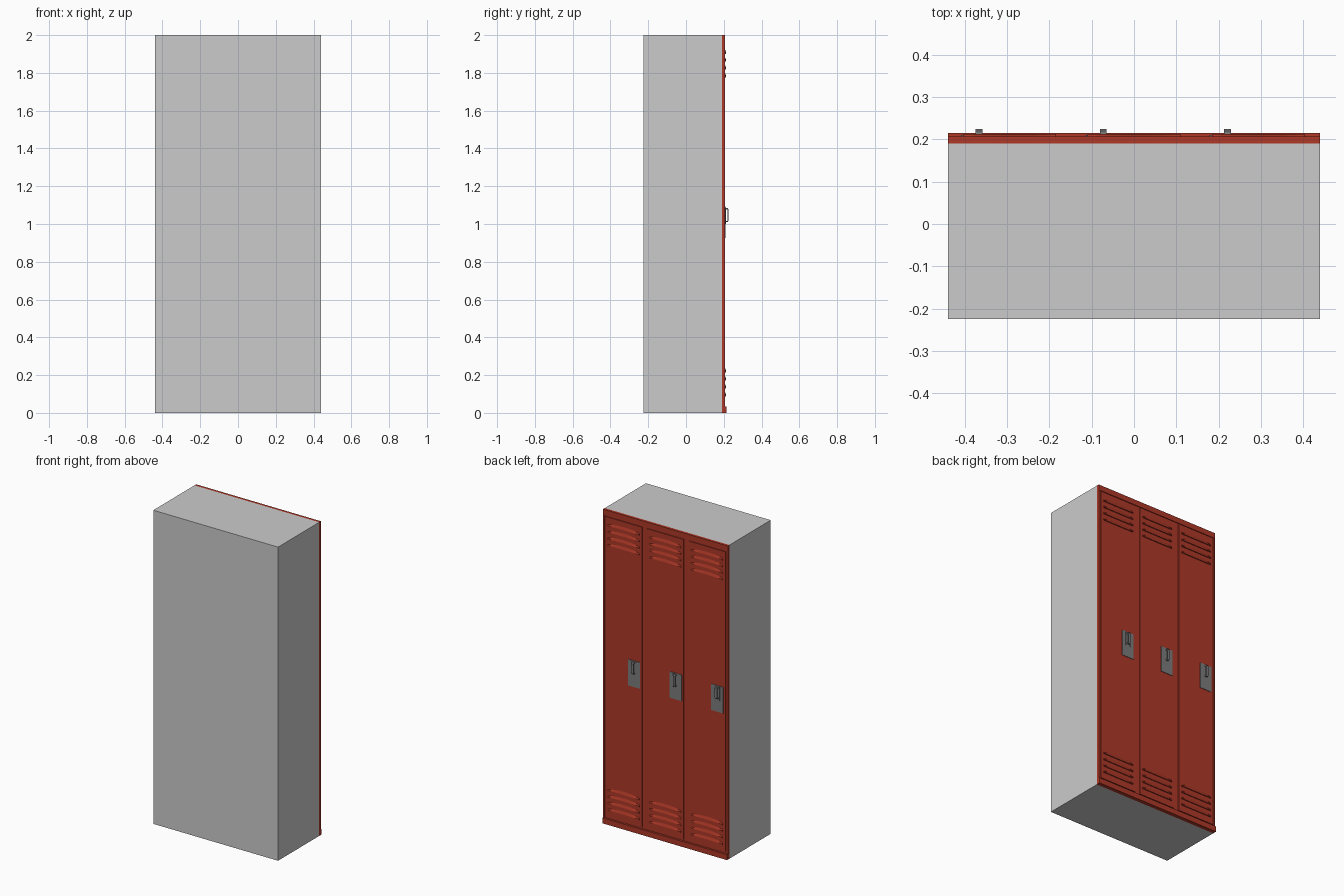
import bpy, bmesh, math

if "Cube" in bpy.data.objects:
    bpy.data.objects.remove(bpy.data.objects["Cube"])

red = bpy.data.materials.new("red_paint")
red.diffuse_color = (0.42, 0.04, 0.02, 1)
red.use_nodes = True
red.node_tree.nodes["Principled BSDF"].inputs["Base Color"].default_value = red.diffuse_color
dark = bpy.data.materials.new("grey_metal")
dark.diffuse_color = (0.2, 0.2, 0.2, 1)
dark.use_nodes = True
dark.node_tree.nodes["Principled BSDF"].inputs["Base Color"].default_value = dark.diffuse_color


def finish(name, bm, mat):
    bmesh.ops.recalc_face_normals(bm, faces=bm.faces)
    me = bpy.data.meshes.new(name)
    bm.to_mesh(me)
    bm.free()
    ob = bpy.data.objects.new(name, me)
    bpy.context.collection.objects.link(ob)
    if mat:
        me.materials.append(mat)
    return ob


def box(name, x0, x1, y0, y1, z0, z1, mat=None):
    bm = bmesh.new()
    bmesh.ops.create_cube(bm, size=1)
    for v in bm.verts:
        v.co.x = x1 if v.co.x > 0 else x0
        v.co.y = y1 if v.co.y > 0 else y0
        v.co.z = z1 if v.co.z > 0 else z0
    return finish(name, bm, mat)


def loft(name, rings, mat):
    # closed skin through matching cross-sections, capped at both ends
    bm = bmesh.new()
    rows = [[bm.verts.new(p) for p in r] for r in rings]
    n = len(rows[0])
    for a, b in zip(rows, rows[1:]):
        for i in range(n):
            j = (i + 1) % n
            bm.faces.new((a[i], a[j], b[j], b[i]))
    bm.faces.new(rows[0])
    bm.faces.new(rows[-1])
    return finish(name, bm, mat)


W, DOOR = 0.44, 0.207

# cabinet and the red face frame behind the doors
box("cabinet_body", -W, W, -0.225, 0.19, 0, 2)
box("face_panel", -W, W, 0.19, 0.202, 0, 2, red)
box("header_rail", -W, W, 0.202, DOOR, 1.965, 2, red)
box("base_rail", -W, W, 0.202, 0.215, 0, 0.035, red)
for s in (-1, 1):
    a, b = sorted((s * 0.43, s * W))
    box("side_stile", a, b, 0.202, DOOR, 0.035, 1.965, red)


def louvre(cx, z):
    # arched hood, open edge along the bottom
    rings = []
    for i in range(11):
        t = i / 5 - 1
        x = cx + 0.11 * t
        top = z + 0.011 + 0.015 * (1 - t * t)
        rings.append([(x, DOOR - 0.001, z), (x, DOOR + 0.006, z),
                      (x, DOOR + 0.006, z + 0.006), (x, DOOR - 0.001, top)])
    loft("louvre", rings, red)


def pull_handle(cx):
    # open C-shaped pull, extruded sideways
    y0, y1, y2 = 0.209, 0.220, 0.225
    prof = [(y0, 1.085), (y1, 1.085), (y2, 1.078), (y2, 1.018), (y1, 1.01),
            (y0, 1.01), (y0, 1.017), (y1 - 0.001, 1.017),
            (y1 - 0.001, 1.077), (y0, 1.077)]
    loft("pull_handle", [[(x, y, z) for y, z in prof]
                         for x in (cx - 0.008, cx + 0.008)], dark)


# three doors, each with vents and a latch
for cx in (-0.294, 0, 0.294):
    box("door", cx - 0.129, cx + 0.129, 0.202, DOOR, 0.045, 1.958, red)
    for base in (0.087, 1.775):
        for k in range(4):
            louvre(cx, base + 0.042 * k)
    h = cx - 0.073
    box("latch_plate", h - 0.042, h + 0.042, DOOR, 0.210, 0.925, 1.092, dark)
    pull_handle(h)
    # raised rim around the pull
    for s in (-1, 1):
        x = h + s * 0.017
        box("latch_rim", x - 0.002, x + 0.002, 0.210, 0.212, 1.0, 1.088, dark)
